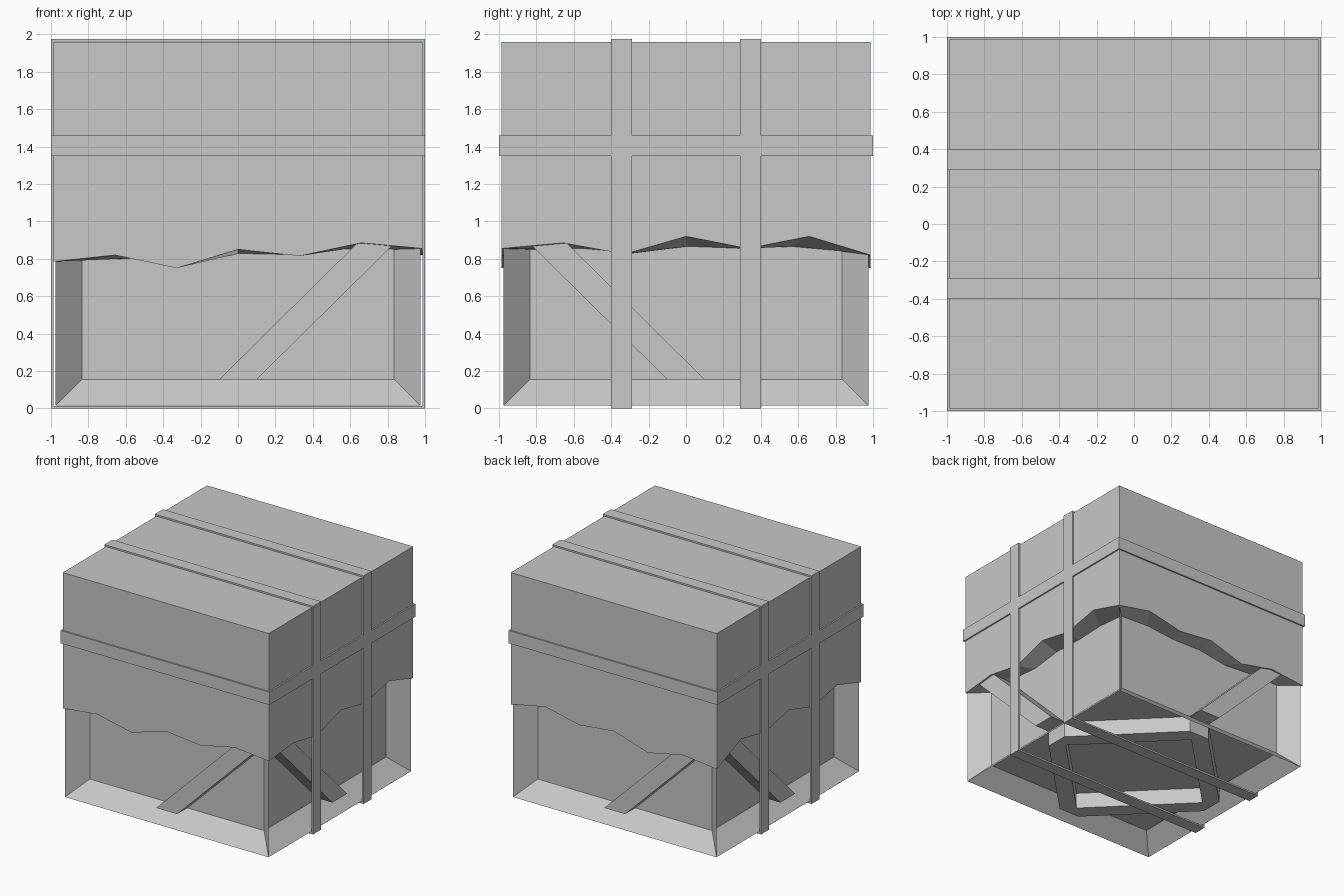
import bpy
import bmesh
from math import radians
from mathutils import Matrix, Vector

old = bpy.data.objects.get("Cube")
if old:
    bpy.data.objects.remove(old, do_unlink=True)

GREY = (0.58, 0.58, 0.58, 1.0)
grey = bpy.data.materials.new("plain light grey")
grey.use_nodes = True
grey.diffuse_color = GREY
grey.node_tree.nodes["Principled BSDF"].inputs["Base Color"].default_value = GREY


def finish(name, bm):
    """Turn a bmesh into a flat-shaded object."""
    bmesh.ops.recalc_face_normals(bm, faces=bm.faces)
    mesh = bpy.data.meshes.new(name)
    bm.to_mesh(mesh)
    bm.free()
    mesh.materials.append(grey)
    obj = bpy.data.objects.new(name, mesh)
    bpy.context.collection.objects.link(obj)
    return obj


def bridge(bm, a, b):
    """Join two closed rings of vertices with quads."""
    for i in range(len(a)):
        j = (i + 1) % len(a)
        bm.faces.new((a[i], a[j], b[j], b[i]))


def prism(name, near, far):
    bm = bmesh.new()
    a = [bm.verts.new(p) for p in near]
    b = [bm.verts.new(p) for p in far]
    bm.faces.new(a)
    bm.faces.new(b)
    bridge(bm, a, b)
    return finish(name, bm)


def band(name, outer, inner, axis, low, high):
    """Hollow strap loop: two rectangular outlines swept along an axis."""
    bm = bmesh.new()
    loops = []
    for outline in (outer, inner):
        for level in (low, high):
            ring = []
            for p in outline:
                co = list(p)
                co.insert(axis, level)
                ring.append(bm.verts.new(co))
            loops.append(ring)
    out_low, out_high, in_low, in_high = loops
    for a, b in ((out_low, out_high), (out_high, in_high),
                 (in_high, in_low), (in_low, out_low)):
        bridge(bm, a, b)
    return finish(name, bm)


def rect(x0, x1, y0, y1):
    return [(x0, y0), (x1, y0), (x1, y1), (x0, y1)]


# Crate body with a recessed panel on every face
HALF, DEEP, MID = 0.975, 0.14, 0.98
HALF_Z = 0.965
bm = bmesh.new()
bmesh.ops.create_cube(bm, size=2)
bmesh.ops.scale(bm, vec=(HALF, HALF, HALF_Z), verts=bm.verts)
bmesh.ops.translate(bm, vec=(0, 0, MID), verts=bm.verts)
bmesh.ops.recalc_face_normals(bm, faces=bm.faces)
bmesh.ops.inset_individual(bm, faces=bm.faces[:], thickness=DEEP, depth=-DEEP,
                           use_even_offset=True)
finish("crate_body", bm)


def brace_outline(w, h, flip):
    return [(-0.1 * flip, -h), (0.1 * flip, -h), (w * flip, -0.1), (w * flip, 0.1)]


# Diagonal braces on the four sides
W, H = HALF - DEEP, HALF_Z - DEEP
for i, side in enumerate(("front", "right", "back", "left")):
    turn = Matrix.Rotation(radians(90 * i), 3, "Z")
    outline = brace_outline(W, H, 1 if i % 2 == 0 else -1)
    near, far = [[turn @ Vector((u, -d, v + MID)) for u, v in outline]
                 for d in (HALF, W)]
    prism(side + "_brace", near, far)

# Diamond of braces underneath
for i in range(4):
    turn = Matrix.Rotation(radians(90 * i), 3, "Z")
    near, far = [[turn @ Vector((u, v, MID - d)) for u, v in brace_outline(W, W, 1)]
                 for d in (HALF_Z, H)]
    prism("bottom_brace_%d" % (i + 1), near, far)

# Cloth cover with a ragged hem that folds inward against the panels
X_HEM = [0.785, 0.82, 0.75, 0.85, 0.815, 0.885]
X_FOLD = [0.80, 0.803, 0.785, 0.828, 0.822, 0.85]
Y_HEM = [0.885, 0.825, 0.92, 0.855, 0.92]
Y_FOLD = [0.855, 0.83, 0.865, 0.855, 0.865]


def hem_heights(along_x, along_y, front_right, back_right):
    """Heights around the hem, counter-clockwise from the front left corner."""
    return (along_x + [front_right] + along_y + [back_right]
            + along_x[:0:-1] + [along_x[0]] + along_y[::-1])


def hem_ring(bm, half, heights):
    """Six segments on each side of a square ring."""
    ring = []
    for i, z in enumerate(heights):
        side, step = divmod(i, 6)
        turn = Matrix.Rotation(radians(90 * side), 3, "Z")
        ring.append(bm.verts.new(turn @ Vector((half * (step / 3 - 1), -half, z))))
    return ring


bm = bmesh.new()
top = hem_ring(bm, 0.987, [1.96] * 24)
hem = hem_ring(bm, 0.987, hem_heights(X_HEM, Y_HEM, 0.855, 0.82))
fold = hem_ring(bm, 0.83, hem_heights(X_FOLD, Y_FOLD, 0.85, 0.84))
bm.faces.new(top)
bridge(bm, top, hem)
bridge(bm, hem, fold)
finish("cloth_cover", bm)

# Straps: one belt around the sides, two loops over the top and bottom
T = 0.014
band("belt_strap", rect(-1, 1, -1, 1), rect(T - 1, 1 - T, T - 1, 1 - T), 2, 1.35, 1.46)
for name, low in (("front_strap", -0.4), ("back_strap", 0.29)):
    band(name, rect(-1, 1, 0, 1.975), rect(T - 1, 1 - T, T, 1.975 - T),
         1, low, low + 0.11)
